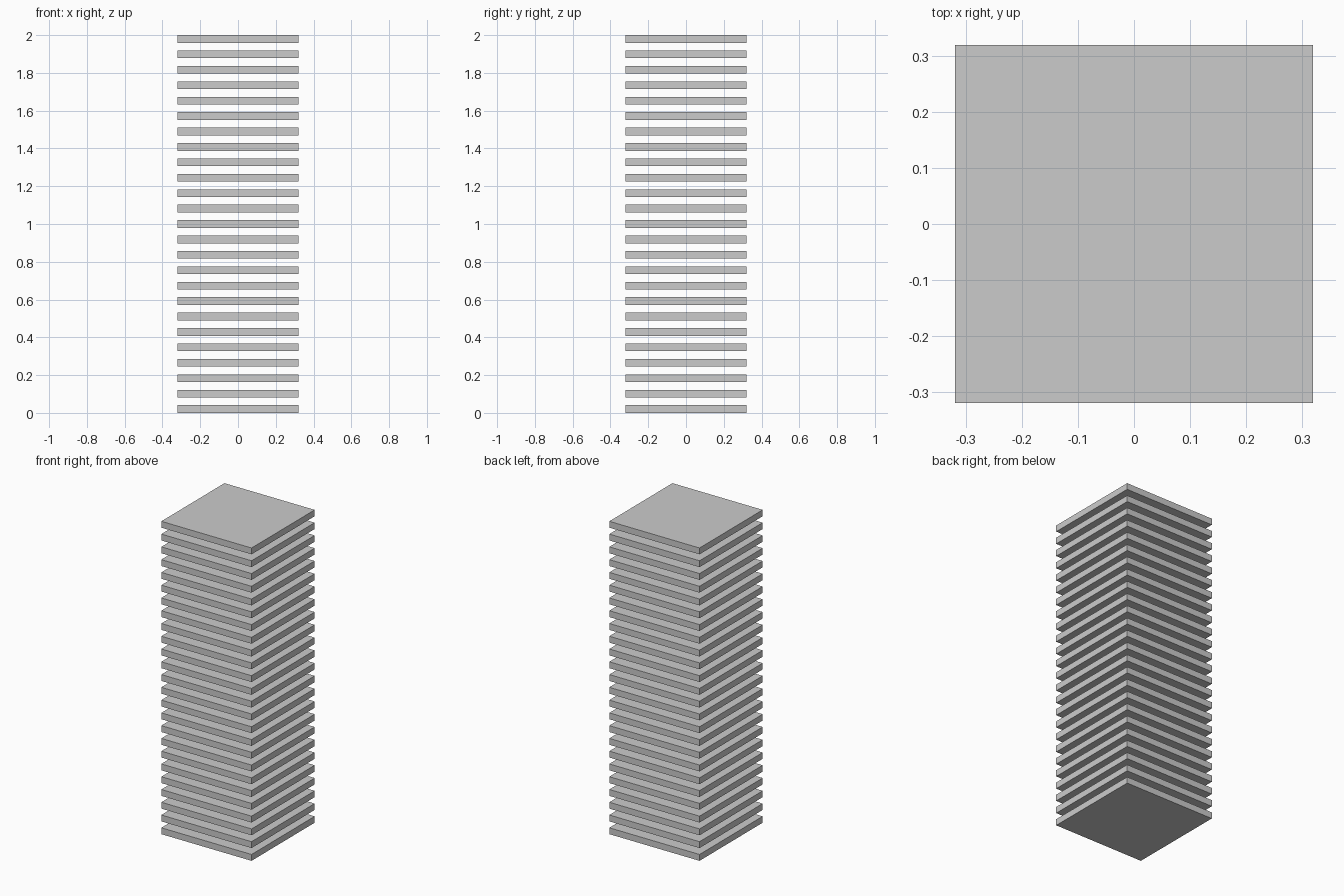
import bpy

if "Cube" in bpy.data.objects:
    bpy.data.objects.remove(bpy.data.objects["Cube"])

COUNT = 25                    # floating square plates in the stack
WIDTH = 0.638
PITCH = 2 / (COUNT - 0.5)     # gap equals plate thickness
THICK = PITCH / 2

# Identical plates, evenly spaced with open gaps
for i in range(COUNT):
    bpy.ops.mesh.primitive_cube_add(size=1, location=(0, 0, i * PITCH + THICK / 2))
    plate = bpy.context.object
    plate.name = f"plate_{i + 1:02d}"
    plate.scale = (WIDTH, WIDTH, THICK)
    bpy.ops.object.transform_apply(location=False, rotation=False, scale=True)
